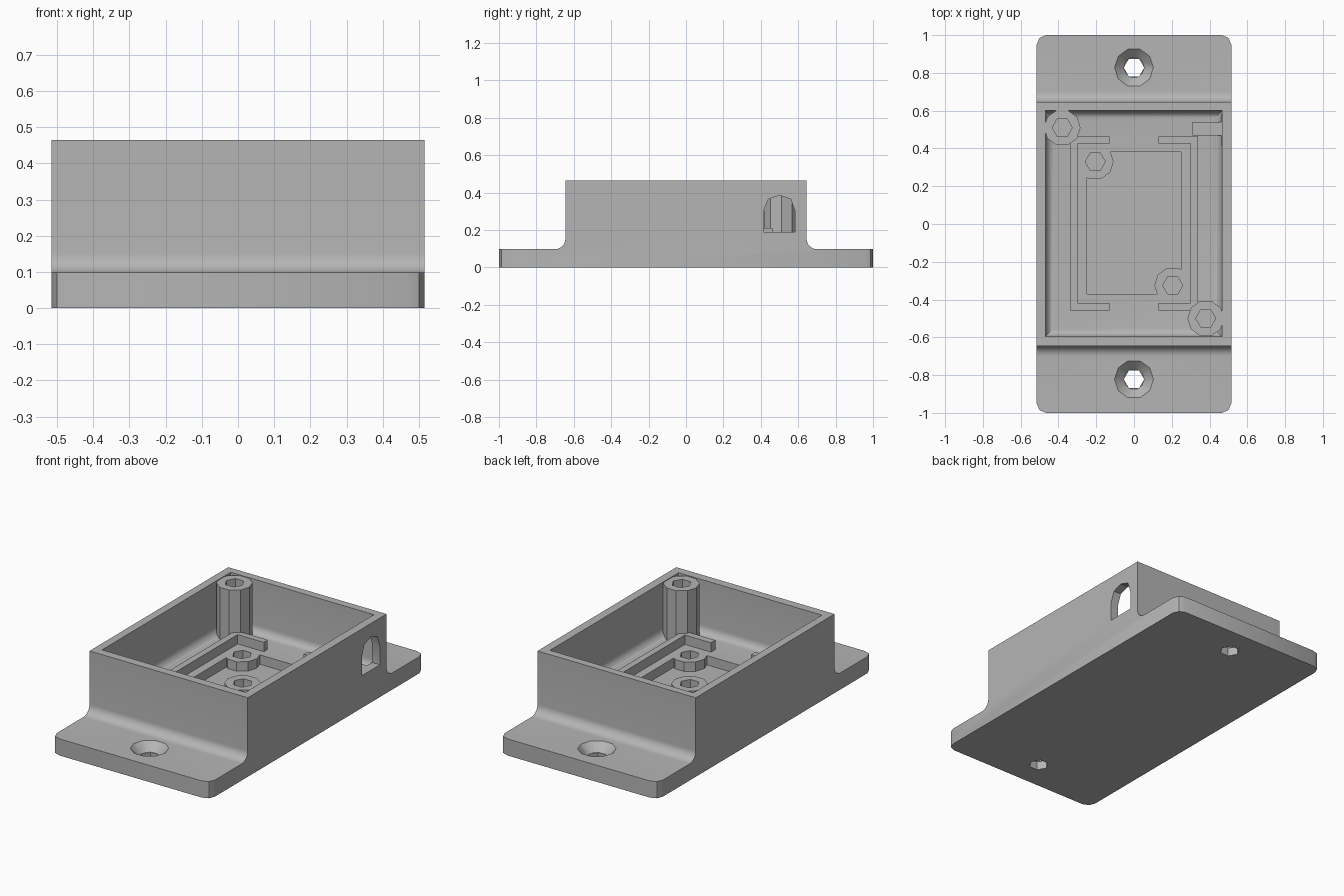
import bpy, bmesh
from math import sin, cos, pi, radians
from mathutils import Matrix

if "Cube" in bpy.data.objects:
    bpy.data.objects.remove(bpy.data.objects["Cube"], do_unlink=True)

grey = bpy.data.materials.new("plain grey")
grey.use_nodes = True
grey.diffuse_color = (0.46, 0.46, 0.46, 1)
grey.node_tree.nodes["Principled BSDF"].inputs["Base Color"].default_value = grey.diffuse_color

W, D, H, FLANGE = 0.515, 0.645, 0.465, 0.098   # half width, half box depth, heights
FLOOR, POCKET, FRAME = 0.155, 0.10, 0.21
FILLET = 0.055


def to_object(name, bm):
    bmesh.ops.recalc_face_normals(bm, faces=bm.faces)
    mesh = bpy.data.meshes.new(name)
    bm.to_mesh(mesh)
    bm.free()
    mesh.materials.append(grey)
    ob = bpy.data.objects.new(name, mesh)
    bpy.context.collection.objects.link(ob)
    return ob


def box_bm(x0, x1, y0, y1, z0, z1):
    bm = bmesh.new()
    bmesh.ops.create_cube(bm, size=1)
    for v in bm.verts:
        v.co = (x1 if v.co.x > 0 else x0, y1 if v.co.y > 0 else y0, z1 if v.co.z > 0 else z0)
    return bm


def box(name, *bounds):
    return to_object(name, box_bm(*bounds))


def cone(name, x, y, z0, z1, r0, r1, sides):
    bm = bmesh.new()
    bmesh.ops.create_cone(bm, cap_ends=True, segments=sides, radius1=r0, radius2=r1, depth=z1 - z0)
    bmesh.ops.rotate(bm, verts=bm.verts, matrix=Matrix.Rotation(pi / 2, 3, 'Z'))
    bmesh.ops.translate(bm, verts=bm.verts, vec=(x, y, (z0 + z1) / 2))
    return to_object(name, bm)


def extrude_x(name, profile, x0, x1):
    """Solid from a (y, z) outline."""
    bm = bmesh.new()
    face = bm.faces.new([bm.verts.new((x0, y, z)) for y, z in profile])
    new = bmesh.ops.extrude_face_region(bm, geom=[face])["geom"]
    bmesh.ops.translate(bm, verts=[g for g in new if isinstance(g, bmesh.types.BMVert)],
                        vec=(x1 - x0, 0, 0))
    return bm if name is None else to_object(name, bm)


def carve(target, cutter, operation='DIFFERENCE'):
    mod = target.modifiers.new("carve", 'BOOLEAN')
    mod.operation, mod.solver, mod.object = operation, 'EXACT', cutter
    bpy.context.view_layer.objects.active = target
    bpy.ops.object.modifier_apply(modifier=mod.name)
    bpy.data.objects.remove(cutter, do_unlink=True)


# Enclosure body: side profile with filleted mounting flanges
half = [(1, 0), (1, FLANGE)]
for i in range(9):
    a = pi / 2 * i / 8
    half.append((D + FILLET - FILLET * sin(a), FLANGE + FILLET - FILLET * cos(a)))
half.append((D, H))
bm = extrude_x(None, half + [(-y, z) for y, z in reversed(half)], -W, W)
corners = [e for e in bm.edges if all(abs(v.co.y) > 0.99 for v in e.verts)
           and abs(e.verts[0].co.z - e.verts[1].co.z) > 0.01]
bmesh.ops.bevel(bm, geom=corners, offset=0.05, segments=2, profile=0.5, affect='EDGES')
body = to_object("enclosure_body", bm)

# Main cavity with rounded floor edges
bm = box_bm(-0.468, 0.465, -0.595, 0.6, FLOOR, H + 0.1)
bottom = [e for e in bm.edges if all(v.co.z < FLOOR + 0.01 for v in e.verts)]
bmesh.ops.bevel(bm, geom=bottom, offset=0.045, segments=6, profile=0.5, affect='EDGES')
carve(body, to_object("cavity_cutter", bm))

# Floor pocket, leaving two standoffs with hexagonal bores
standoffs = [(-0.205, 0.33), (0.205, -0.325)]
pocket = box("pocket_cutter", -0.25, 0.25, -0.37, 0.38, POCKET, FLOOR + 0.02)
for x, y in standoffs:
    carve(pocket, cone("standoff_core", x, y, POCKET - 0.05, FLOOR + 0.1, 0.097, 0.097, 10))
carve(body, pocket)
for x, y in standoffs:
    carve(body, cone("bore_cutter", x, y, POCKET - 0.03, FLOOR + 0.1, 0.053, 0.053, 6))

# Countersunk mounting holes
for y in (-0.822, 0.828):
    carve(body, cone("hole_cutter", 0, y, -0.1, 0.2, 0.054, 0.054, 6))
    carve(body, cone("countersink_cutter", 0, y, 0.05, FLANGE + 0.01, 0.054, 0.113, 10))

# Arched cable opening in the left wall
arch = [(0.415, 0.19), (0.415, 0.3), (0.44, 0.365), (0.5, 0.385),
        (0.56, 0.365), (0.583, 0.3), (0.583, 0.19)]
carve(body, extrude_x("arch_cutter", arch, 0.42, 0.6))

# Corner screw posts
parts = [body]
for name, x, y in (("back_right_post", -0.38, 0.51), ("front_left_post", 0.38, -0.5)):
    post = cone(name, x, y, FLOOR - 0.03, H - 0.004, 0.097, 0.097, 10)
    carve(post, cone("post_bore_cutter", x, y, 0.2, H + 0.1, 0.053, 0.053, 6))
    parts.append(post)

# Raised locating frame, open in the middle of its short sides
for side, s in (("left", 1), ("right", -1)):
    outline = [(0.3, -0.418), (0.13, -0.418), (0.13, -0.458), (0.338, -0.458),
               (0.338, 0.462), (0.13, 0.462), (0.13, 0.425), (0.3, 0.425)]
    bm = bmesh.new()
    face = bm.faces.new([bm.verts.new((s * x, y, FLOOR - 0.02)) for x, y in outline])
    new = bmesh.ops.extrude_face_region(bm, geom=[face])["geom"]
    bmesh.ops.translate(bm, verts=[g for g in new if isinstance(g, bmesh.types.BMVert)],
                        vec=(0, 0, FRAME - FLOOR + 0.02))
    parts.append(to_object(side + "_frame_rail", bm))

# Cable rest inside the opening
parts.append(box("cable_rest", 0.31, 0.475, 0.468, 0.54, FLOOR - 0.02, 0.188))

# Smooth fillets, sharp edges elsewhere
for ob in parts:
    bpy.ops.object.select_all(action='DESELECT')
    ob.select_set(True)
    bpy.context.view_layer.objects.active = ob
    bpy.ops.object.shade_smooth_by_angle(angle=radians(30))
